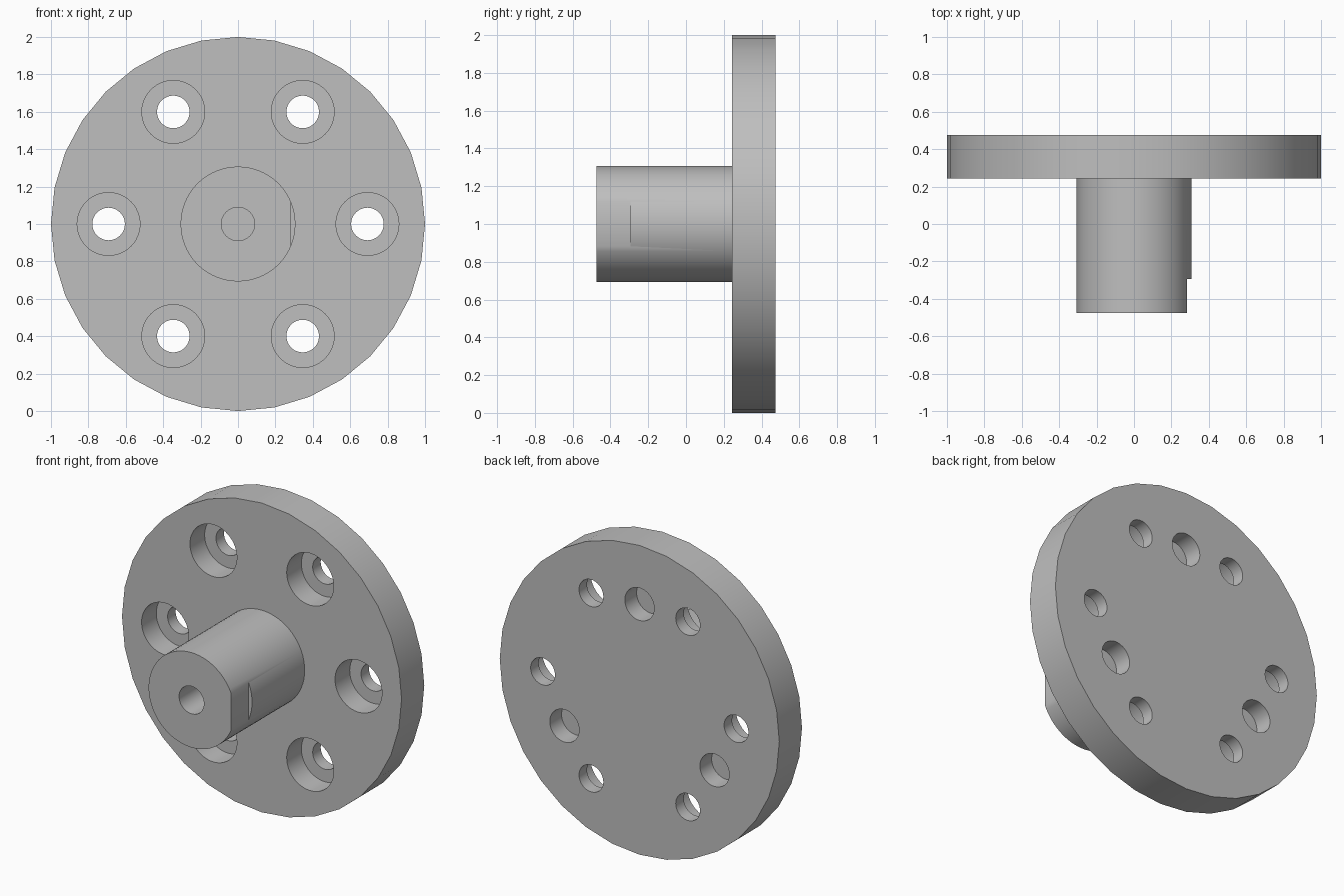
import bpy
import math

cube = bpy.data.objects.get("Cube")
if cube:
    bpy.data.objects.remove(cube, do_unlink=True)

CENTRE_Z = 1.0
FRONT, FACE, BACK = -0.475, 0.243, 0.475   # shaft tip, flange front, flange back
SHAFT_R, FLAT_X, FLAT_END = 0.307, 0.283, -0.295

steel = bpy.data.materials.new("plain grey")
steel.use_nodes = True
grey = (0.52, 0.52, 0.52, 1)
steel.diffuse_color = grey
steel.node_tree.nodes["Principled BSDF"].inputs["Base Color"].default_value = grey


def cylinder(name, radius, y0, y1, x=0.0, z=0.0, sides=48):
    """Cylinder along y between y0 and y1, offset from the main axis."""
    bpy.ops.mesh.primitive_cylinder_add(
        vertices=sides, radius=radius, depth=y1 - y0,
        location=(x, (y0 + y1) / 2, CENTRE_Z + z), rotation=(math.pi / 2, 0, 0))
    ob = bpy.context.object
    ob.name = name
    ob.data.materials.append(steel)
    return ob


def activate(ob):
    bpy.ops.object.select_all(action='DESELECT')
    ob.select_set(True)
    bpy.context.view_layer.objects.active = ob


def cut(target, cutter):
    """Subtract the cutter from the target and remove the cutter."""
    cutter.hide_render = True
    activate(target)
    mod = target.modifiers.new("cut", 'BOOLEAN')
    mod.operation = 'DIFFERENCE'
    mod.solver = 'EXACT'
    mod.object = cutter
    bpy.ops.object.modifier_apply(modifier=mod.name)
    bpy.data.objects.remove(cutter, do_unlink=True)


def ring(radius, count, start):
    """Evenly spaced x, z positions round the main axis."""
    for i in range(count):
        a = math.radians(start) + i * math.tau / count
        yield radius * math.cos(a), radius * math.sin(a)


# Flange disc with counterbored bolt holes and blind dowel holes in the back
flange = cylinder("flange", 1.0, FACE, BACK, sides=32)
for x, z in ring(0.692, 6, 0):
    cut(flange, cylinder("counterbore", 0.168, FACE - 0.1, FACE + 0.15, x, z))
    cut(flange, cylinder("bolt_hole", 0.087, FACE, BACK + 0.1, x, z))
for x, z in ring(0.62, 3, 90):
    cut(flange, cylinder("dowel_hole", 0.105, BACK - 0.12, BACK + 0.1, x, z))

# Shaft with a blind centre bore and a flat near its tip
shaft = cylinder("shaft", SHAFT_R, FRONT, FACE + 0.02, sides=64)
cut(shaft, cylinder("centre_bore", 0.089, FRONT - 0.1, FRONT + 0.45))
bpy.ops.mesh.primitive_cube_add(
    size=1, location=(FLAT_X + 0.1, FLAT_END - 0.2, CENTRE_Z))
flat = bpy.context.object
flat.scale = (0.2, 0.4, 0.8)
bpy.context.view_layer.update()
cut(shaft, flat)

for ob in (flange, shaft):
    activate(ob)
    bpy.ops.object.transform_apply(location=True, rotation=True, scale=True)
    bpy.ops.object.shade_smooth_by_angle(angle=math.radians(30))
    ob.data.materials.clear()
    ob.data.materials.append(steel)
    for face in ob.data.polygons:
        face.material_index = 0
